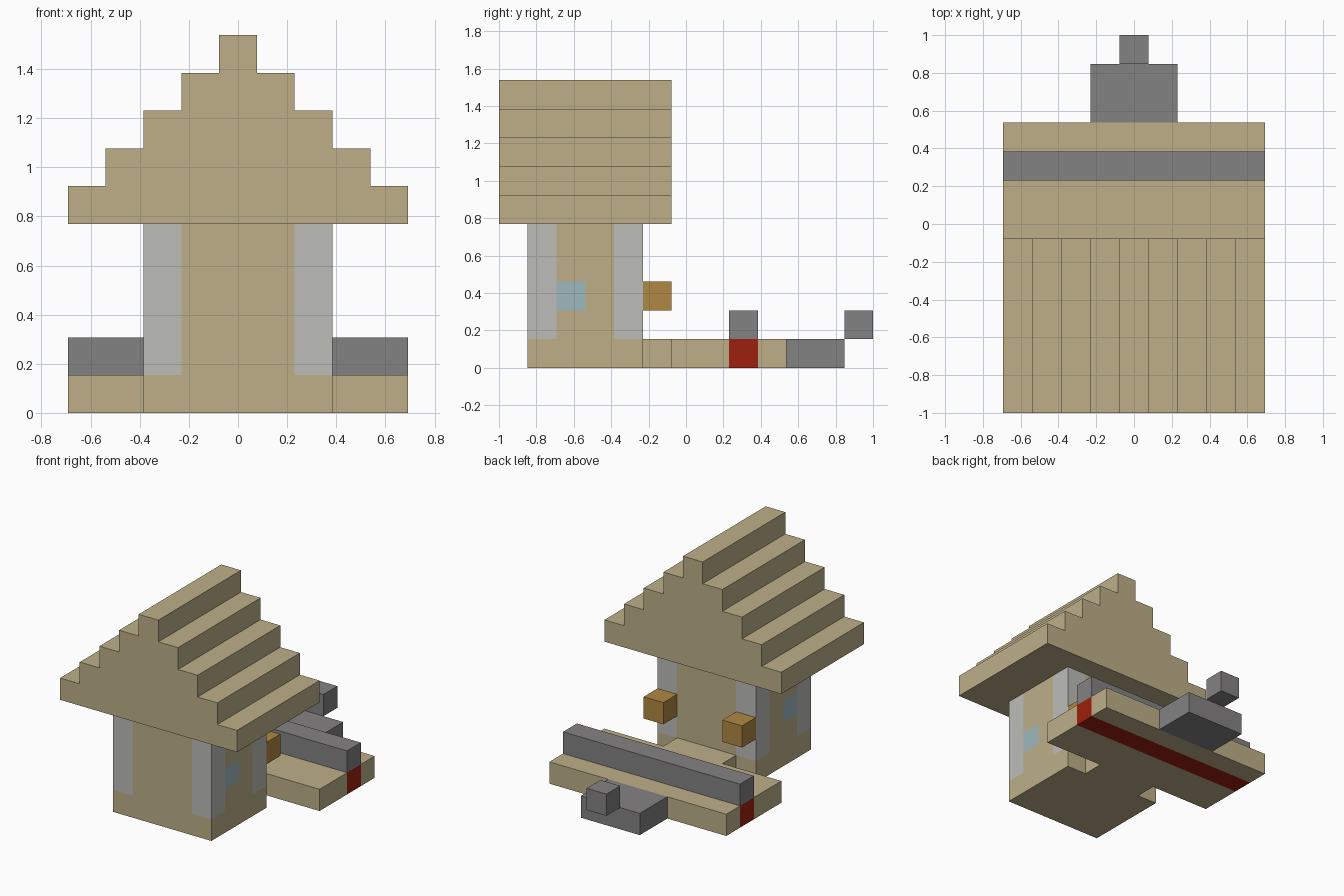
import bpy
import bmesh
from mathutils import Vector

U = 2 / 13  # one building block

cube = bpy.data.objects.get("Cube")
if cube:
    bpy.data.objects.remove(cube, do_unlink=True)


def make_material(name, *srgb):
    color = [((c / 255 + 0.055) / 1.055) ** 2.4 for c in srgb] + [1]
    mat = bpy.data.materials.new(name)
    mat.use_nodes = True
    mat.diffuse_color = color
    mat.node_tree.nodes["Principled BSDF"].inputs["Base Color"].default_value = color
    return mat


tan = make_material("tan wood", 189, 175, 137)
stone = make_material("grey stone", 132, 130, 131)
pale = make_material("pale pillar", 188, 188, 184)
glass = make_material("window blue", 158, 184, 190)
amber = make_material("amber lamp", 176, 136, 68)
red = make_material("red band", 158, 32, 14)


def finish(name, bm, mats):
    bmesh.ops.recalc_face_normals(bm, faces=bm.faces)
    mesh = bpy.data.meshes.new(name)
    bm.to_mesh(mesh)
    bm.free()
    for mat in mats:
        mesh.materials.append(mat)
    obj = bpy.data.objects.new(name, mesh)
    bpy.context.collection.objects.link(obj)
    return obj


def box(name, low, high, mats, cuts=(), rule=None):
    """Box between two corners in blocks; y counts from the front of the roof.
    Cuts are (axis, block position); rule picks a material from the face centre."""
    shift = Vector((0, -6.5, 0))
    lo, hi = Vector(low) + shift, Vector(high) + shift
    bm = bmesh.new()
    bmesh.ops.create_cube(bm, size=1)
    for v in bm.verts:
        v.co = [(a + b) / 2 + c * (b - a) for a, b, c in zip(lo, hi, v.co)]
    for axis, pos in cuts:
        normal, point = Vector(), Vector()
        normal[axis] = 1
        point[axis] = pos + shift[axis]
        geom = bm.verts[:] + bm.edges[:] + bm.faces[:]
        bmesh.ops.bisect_plane(bm, geom=geom, plane_co=point, plane_no=normal)
    if rule:
        for f in bm.faces:
            f.material_index = rule(f.calc_center_median() - shift, f.normal)
    bmesh.ops.scale(bm, vec=(U, U, U), verts=bm.verts)
    return finish(name, bm, mats)


# House walls with pale corner pillars and a window on each side
def wall_color(c, n):
    if c.z < 1 or abs(n.z) > 0.5:
        return 0
    if abs(c.x) > 1.5 and (c.y < 2 or c.y > 4):
        return 1
    if abs(n.x) > 0.5 and c.y < 3 and 2 < c.z < 3:
        return 2
    return 0


wall_cuts = [(0, -1.5), (0, 1.5), (1, 2), (1, 3), (1, 4), (2, 1), (2, 2), (2, 3)]
box("house_walls", (-2.5, 1, 0), (2.5, 5, 5), [tan, pale, glass], wall_cuts, wall_color)

# Stepped gable roof, a mirrored stair profile pushed backwards
right = []
for i in range(5):
    right += [(4.5 - i, 5 + i), (4.5 - i, 6 + i)]
profile = right + [(-x, z) for x, z in reversed(right)]
bm = bmesh.new()
face = bm.faces.new([bm.verts.new((x * U, -1, z * U)) for x, z in profile])
pushed = bmesh.ops.extrude_face_region(bm, geom=[face])["geom"]
moved = [g for g in pushed if isinstance(g, bmesh.types.BMVert)]
bmesh.ops.translate(bm, vec=(0, 6 * U, 0), verts=moved)
finish("stepped_roof", bm, [tan])

# Lamps on the back pillars
for side, x in (("left", 1.5), ("right", -2.5)):
    box(side + "_lamp", (x, 5, 2), (x + 1, 6, 3), [amber])

# Back path and deck with a red band below the wall
box("path", (-1.5, 5, 0), (1.5, 6, 1), [tan])
box("deck", (-4.5, 6, 0), (4.5, 10, 1), [tan, red], [(1, 8), (1, 9)],
    lambda c, n: int(8 < c.y < 9))
box("deck_wall", (-4.5, 8, 1), (4.5, 9, 2), [stone])

# Stone step and end block
box("stone_step", (-1.5, 10, 0), (1.5, 12, 1), [stone])
box("end_block", (-0.5, 12, 1), (0.5, 13, 2), [stone])
